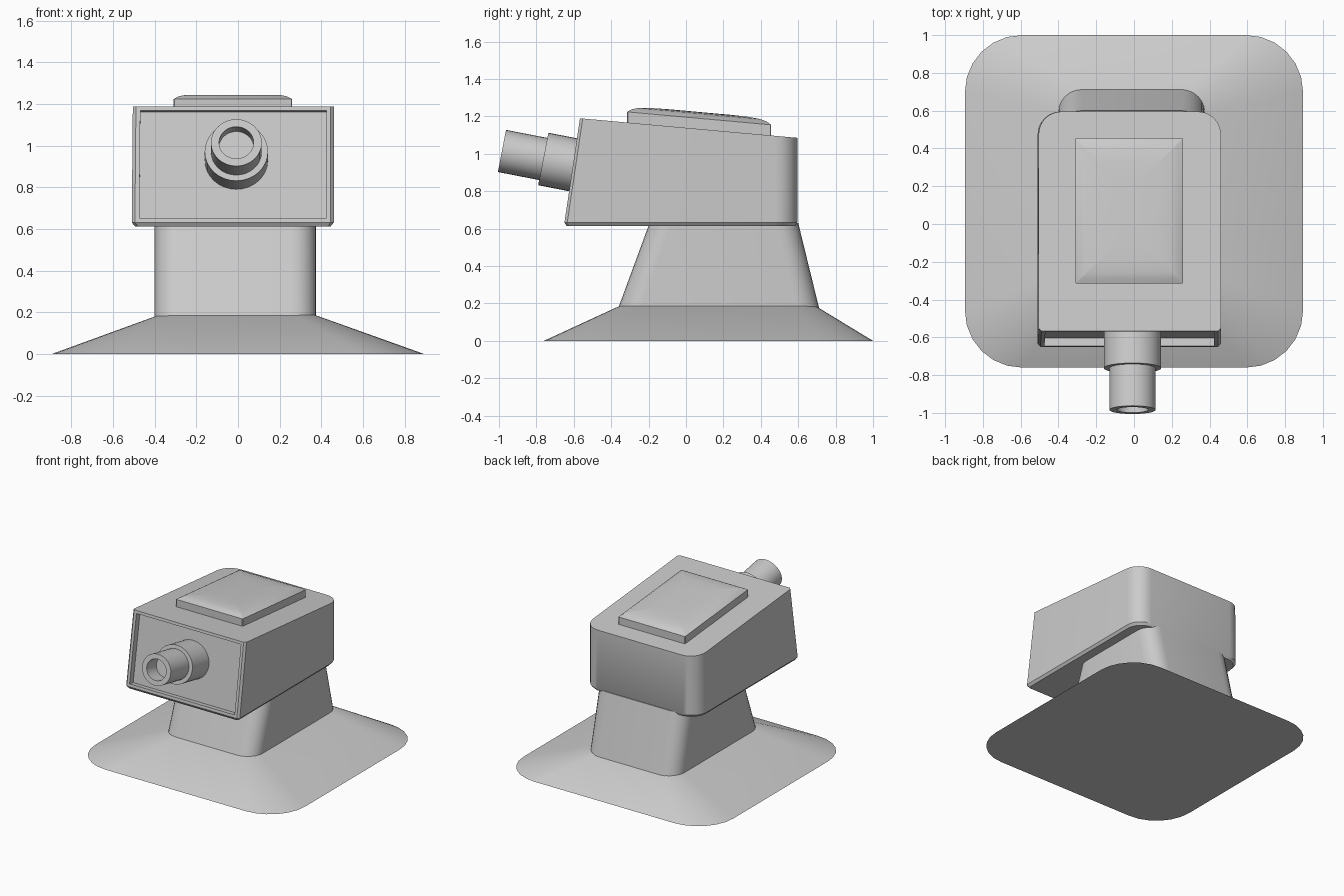
import bpy, bmesh, math
from mathutils import Vector

if "Cube" in bpy.data.objects:
    bpy.data.objects.remove(bpy.data.objects["Cube"])


def rounded_rect(x0, x1, y0, y1, r_front, r_back, seg=6):
    """Counter-clockwise outline with separate front and back corner radii."""
    pts = []
    corners = [(x1, y0, -1, 1, r_front, -90), (x1, y1, -1, -1, r_back, 0),
               (x0, y1, 1, -1, r_back, 90), (x0, y0, 1, 1, r_front, 180)]
    for cx, cy, sx, sy, r, start in corners:
        n = seg if r > 0.05 else 1
        for i in range(n + 1):
            a = math.radians(start + 90 * i / n)
            pts.append((cx + sx * r + r * math.cos(a), cy + sy * r + r * math.sin(a)))
    return pts


def loft(name, loops, angle=30, edit=None):
    """Skin a stack of equal-length loops and cap both ends."""
    bm = bmesh.new()
    rings = [[bm.verts.new(p) for p in loop] for loop in loops]
    for a, b in zip(rings, rings[1:]):
        n = len(a)
        for i in range(n):
            j = (i + 1) % n
            bm.faces.new((a[i], a[j], b[j], b[i]))
    bm.faces.new(rings[0][::-1])
    bm.faces.new(rings[-1])
    bmesh.ops.recalc_face_normals(bm, faces=bm.faces)
    if edit:
        edit(bm)
    mesh = bpy.data.meshes.new(name)
    bm.to_mesh(mesh)
    bm.free()
    ob = bpy.data.objects.new(name, mesh)
    bpy.context.collection.objects.link(ob)
    bpy.ops.object.select_all(action='DESELECT')
    ob.select_set(True)
    bpy.context.view_layer.objects.active = ob
    bpy.ops.object.shade_smooth_by_angle(angle=math.radians(angle))
    return ob


def flat(outline, z):
    return [(x, y, z) for x, y in outline]


# Flared base
loft("base", [
    flat(rounded_rect(-0.895, 0.895, -0.76, 1.0, 0.3, 0.3), 0),
    flat(rounded_rect(-0.345, 0.335, -0.325, 0.67, 0.09, 0.09), 0.2)])

# Tapered neck
loft("neck", [
    flat(rounded_rect(-0.4, 0.375, -0.39, 0.73, 0.12, 0.12), 0.1),
    flat(rounded_rect(-0.4, 0.375, -0.195, 0.6, 0.12, 0.12), 0.63)])


# Housing with sloping top and recessed front panel
def top_z(y):
    return 1.19 - 0.09 * (y + 0.57)


def recess(bm):
    bm.normal_update()
    front = max((f for f in bm.faces if f.normal.y < -0.9), key=lambda f: f.calc_area())
    bmesh.ops.inset_region(bm, faces=[front], thickness=0.03)
    bmesh.ops.inset_region(bm, faces=[front], thickness=0.0001, depth=-0.045)


top_outline = rounded_rect(-0.505, 0.46, -0.567, 0.595, 0.015, 0.12)
loft("housing", [
    flat(rounded_rect(-0.495, 0.445, -0.638, 0.585, 0.015, 0.12), 0.613),
    flat(rounded_rect(-0.51, 0.46, -0.65, 0.595, 0.015, 0.12), 0.632),
    [(x, y, top_z(y)) for x, y in top_outline]], edit=recess)


# Domed pad on the sloping top
def pad_loop(inset, h):
    outline = rounded_rect(-0.31 + inset, 0.26 - inset, -0.315 + inset, 0.455 - inset, 0.004, 0.004)
    return [(x, y, top_z(y) + h) for x, y in outline]


loft("top_pad", [pad_loop(i, h) for i, h in
                 [(0, -0.03), (0, 0.057), (0.025, 0.073), (0.06, 0.083), (0.13, 0.089), (0.22, 0.091)]])

# Stepped hollow nozzle, tilted upwards
tilt = math.radians(11)
axis = Vector((0, -math.cos(tilt), math.sin(tilt)))
up = Vector((0, math.sin(tilt), math.cos(tilt)))
end = Vector((-0.008, -0.984, 1.015))
profile = [(0.152, -0.46), (0.152, -0.225), (0.122, -0.225), (0.122, 0), (0.083, 0), (0.083, -0.12)]
loops = []
for r, s in profile:
    loops.append([end + axis * s + Vector((r * math.cos(t), 0, 0)) + up * (0.94 * r * math.sin(t))
                  for t in (math.tau * k / 32 for k in range(32))])
loft("nozzle", loops)
